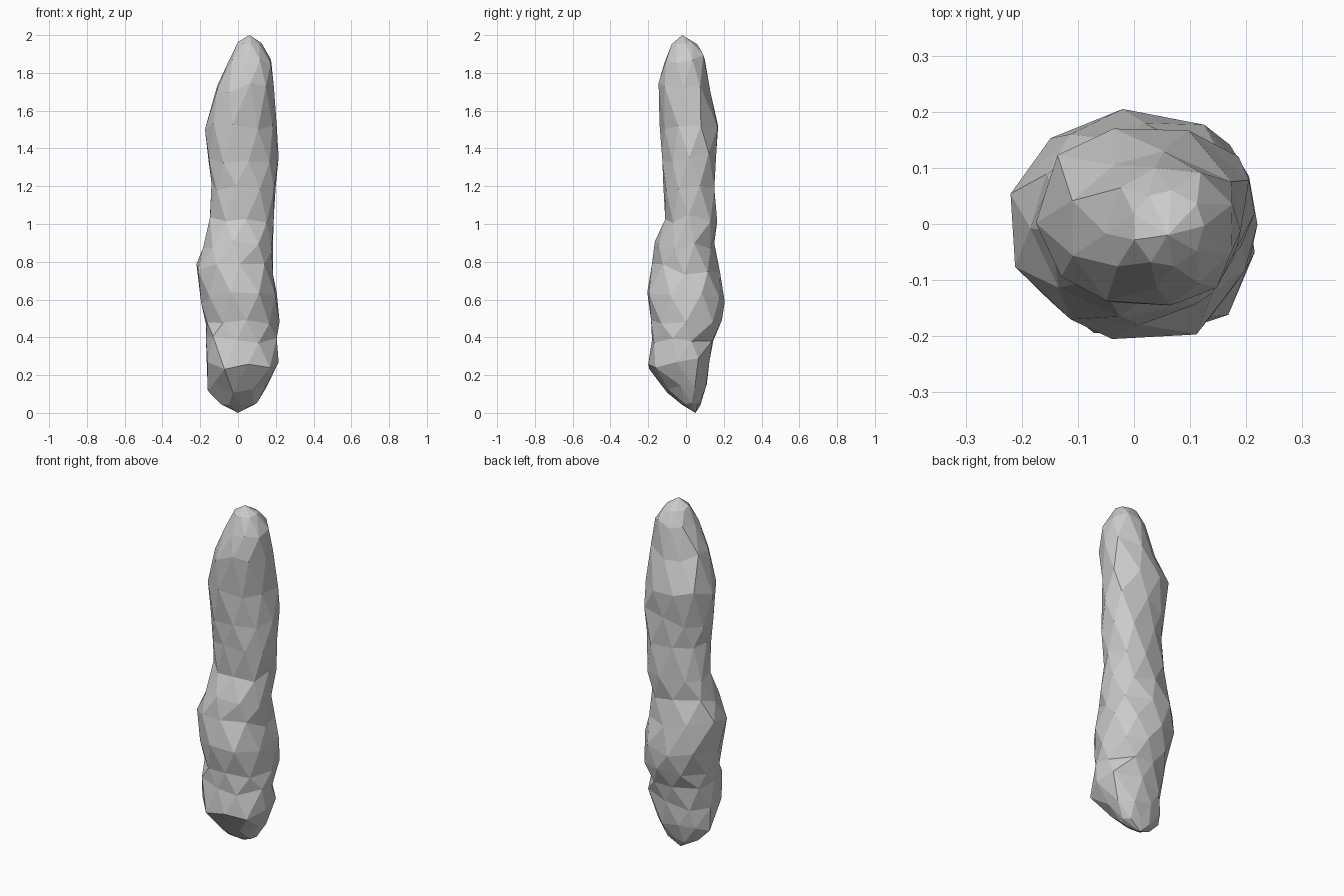
import bpy, bmesh, math, random

if "Cube" in bpy.data.objects:
    bpy.data.objects.remove(bpy.data.objects["Cube"])

random.seed(7)
SIDES = 9

# Cross-sections of the pillar: z, x min, x max, y min, y max, bulge to back right, squareness
LEVELS = [
    (0.05, -0.09, 0.10, -0.02, 0.08, 0.0, 0.0),
    (0.13, -0.16, 0.15, -0.10, 0.11, 0.05, 0.05),
    (0.26, -0.165, 0.215, -0.20, 0.125, 0.08, 0.08),
    (0.40, -0.17, 0.205, -0.18, 0.145, 0.08, 0.08),
    (0.50, -0.17, 0.22, -0.185, 0.19, 0.0, 0.04),
    (0.61, -0.195, 0.205, -0.205, 0.205, 0.0, 0.04),
    (0.76, -0.22, 0.185, -0.18, 0.18, 0.0, 0.06),
    (0.88, -0.185, 0.185, -0.165, 0.15, 0.05, 0.04),
    (1.03, -0.15, 0.19, -0.11, 0.165, 0.12, 0.03),
    (1.20, -0.14, 0.20, -0.12, 0.15, 0.16, 0.03),
    (1.35, -0.155, 0.215, -0.125, 0.16, 0.18, 0.03),
    (1.53, -0.175, 0.205, -0.14, 0.17, 0.16, 0.03),
    (1.72, -0.11, 0.19, -0.145, 0.13, 0.1, 0.03),
    (1.88, -0.05, 0.175, -0.115, 0.10, 0.05, 0.0),
    (1.96, 0.00, 0.125, -0.075, 0.06, 0.0, 0.0),
]


def fit(values, lo, hi):
    a, b = min(values), max(values)
    return [lo + (v - a) * (hi - lo) / (b - a) for v in values]


bm = bmesh.new()
rings = []
for k, (z, x0, x1, y0, y1, bulge, square) in enumerate(LEVELS):
    # Uneven polygon, staggered by half a step at each level
    xs, ys = [], []
    for i in range(SIDES):
        a = 2 * math.pi * (i + 0.5 * (k % 2) + random.uniform(-0.12, 0.12)) / SIDES
        r = random.uniform(0.97, 1.04)
        r *= 1 + bulge * max(0, math.cos(a - math.pi / 4)) ** 2
        r *= 1 + square * math.sin(2 * a) ** 2
        xs.append(r * math.cos(a))
        ys.append(r * math.sin(a))
    xs, ys = fit(xs, x0, x1), fit(ys, y0, y1)
    wobble = 0.03 if 0 < k < len(LEVELS) - 1 else 0.01
    rings.append([bm.verts.new((x, y, z + random.uniform(-wobble, wobble)))
                  for x, y in zip(xs, ys)])

# Triangle bands between neighbouring levels
for k in range(len(rings) - 1):
    lo, hi = rings[k], rings[k + 1]
    for i in range(SIDES):
        j = (i + 1) % SIDES
        if k % 2 == 0:
            bm.faces.new((lo[i], lo[j], hi[i]))
            bm.faces.new((lo[j], hi[j], hi[i]))
        else:
            bm.faces.new((lo[i], lo[j], hi[j]))
            bm.faces.new((lo[i], hi[j], hi[i]))

# Pointed foot and tip
foot = bm.verts.new((0, 0.05, 0))
tip = bm.verts.new((0.06, -0.02, 2))
for i in range(SIDES):
    j = (i + 1) % SIDES
    bm.faces.new((rings[0][j], rings[0][i], foot))
    bm.faces.new((rings[-1][i], rings[-1][j], tip))

bmesh.ops.recalc_face_normals(bm, faces=bm.faces[:])
mesh = bpy.data.meshes.new("rock_pillar")
bm.to_mesh(mesh)
bm.free()
pillar = bpy.data.objects.new("rock_pillar", mesh)
bpy.context.collection.objects.link(pillar)
